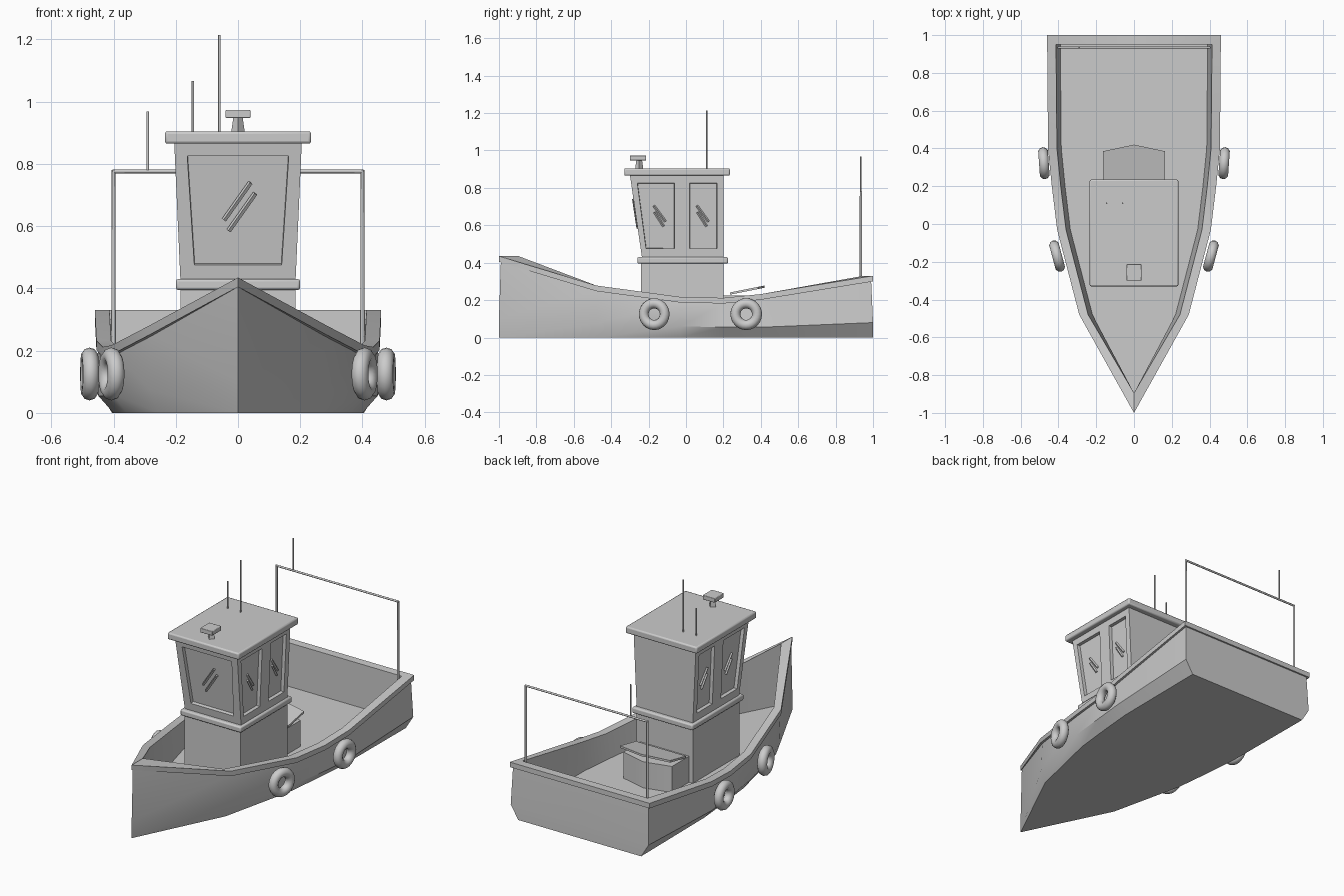
import bpy, bmesh, math
from mathutils import Vector

if "Cube" in bpy.data.objects:
    bpy.data.objects.remove(bpy.data.objects["Cube"])

grey = bpy.data.materials.new("plain_grey")
grey.use_nodes = True
grey.diffuse_color = (0.6, 0.6, 0.6, 1)
grey.node_tree.nodes["Principled BSDF"].inputs["Base Color"].default_value = (0.6, 0.6, 0.6, 1)


def finish(ob, name, angle=35):
    ob.name = name
    ob.data.materials.append(grey)
    bpy.ops.object.select_all(action='DESELECT')
    ob.select_set(True)
    bpy.context.view_layer.objects.active = ob
    bpy.ops.object.shade_smooth_by_angle(angle=math.radians(angle))
    return ob


def from_bmesh(bm, name):
    mesh = bpy.data.meshes.new(name)
    bm.to_mesh(mesh)
    bm.free()
    ob = bpy.data.objects.new(name, mesh)
    bpy.context.collection.objects.link(ob)
    return finish(ob, name)


def box(name, x, y0, y1, z0, z1, bevel=0):
    """Box centred on x = 0 with half width x."""
    bpy.ops.mesh.primitive_cube_add(size=1, location=(0, (y0 + y1) / 2, (z0 + z1) / 2))
    ob = bpy.context.object
    ob.scale = (2 * x, y1 - y0, z1 - z0)
    bpy.ops.object.transform_apply(location=False, rotation=False, scale=True)
    if bevel:
        mod = ob.modifiers.new("soft_edge", 'BEVEL')
        mod.width, mod.segments = bevel, 2
    return finish(ob, name)


def rod(name, p, q, r0, r1=None, sides=8):
    p, q = Vector(p), Vector(q)
    bpy.ops.mesh.primitive_cone_add(vertices=sides, radius1=r0, radius2=r1 or r0,
                                    depth=(q - p).length, location=(p + q) / 2)
    ob = bpy.context.object
    ob.rotation_euler = (q - p).to_track_quat('Z', 'Y').to_euler()
    return finish(ob, name, 50)


def prism(name, plan, z0, z1, slope=0):
    """Upright prism on a plan outline; slope tilts it towards the stern."""
    bm = bmesh.new()
    rings = [[bm.verts.new((x, y, z + slope * (y - 0.24))) for x, y in plan] for z in (z0, z1)]
    for ring in rings:
        bm.faces.new(ring)
    n = len(plan)
    for i in range(n):
        k = (i + 1) % n
        bm.faces.new((rings[0][i], rings[0][k], rings[1][k], rings[1][i]))
    bmesh.ops.recalc_face_normals(bm, faces=bm.faces)
    return from_bmesh(bm, name)


# Hull: stations of y, half width, sheer height, chine height
stations = [(-1, 0, 0.435, 0.10), (-0.48, 0.29, 0.278, 0.075), (-0.03, 0.407, 0.217, 0.06),
            (0.2, 0.435, 0.212, 0.055), (0.4, 0.455, 0.232, 0.055), (1, 0.46, 0.33, 0.08)]
DECK = 0.07


def section(y, w, sheer, chine):
    bow, stern = y == -1, y == 1
    lip_y = y + (0.01 if bow else -0.01 if stern else 0)
    in_y = y + (0.105 if bow else -0.05 if stern else 0)
    side = 0 if bow else 1
    return [(0, y, 0), (w * 0.88, y, 0), (w - 0.006 * side, y, chine),
            (w - 0.014 * side, lip_y, sheer - 0.03), (w, y, sheer - 0.03), (w, y, sheer),
            (w - 0.047 * side, in_y, sheer), (w - 0.07 * side, in_y, DECK), (0, in_y, DECK)]


bm = bmesh.new()
for sign in (1, -1):
    rows = [section(*s) for s in stations]
    rows.append([(0, y, z) for x, y, z in rows[-1]])      # transom closes on the centreline
    rows = [[bm.verts.new((sign * x, y, z)) for x, y, z in row] for row in rows]
    for a, b in zip(rows, rows[1:]):
        for j in range(len(a) - 1):
            bm.faces.new((a[j], a[j + 1], b[j + 1], b[j]))
bmesh.ops.remove_doubles(bm, verts=bm.verts, dist=0.0005)
bmesh.ops.dissolve_degenerate(bm, dist=0.0005, edges=bm.edges)
bmesh.ops.recalc_face_normals(bm, faces=bm.faces)
from_bmesh(bm, "hull")

# Wheelhouse base, sill band and roof
box("wheelhouse_base", 0.185, -0.24, 0.2, 0.06, 0.4)
box("sill_band", 0.2, -0.26, 0.225, 0.395, 0.43, 0.008)
box("roof", 0.235, -0.33, 0.235, 0.865, 0.905, 0.008)

# Wheelhouse walls with recessed windows
bm = bmesh.new()
cache, windows = {}, []
LOW, HIGH = 0.425, 0.87
levels = [LOW, 0.475, 0.825, HIGH]


def vert(p):
    key = tuple(round(c, 4) for c in p)
    if key not in cache:
        cache[key] = bm.verts.new(p)
    return cache[key]


def wall(columns, window_columns):
    """Columns are pairs of bottom and top points."""
    grid = [[vert(Vector(lo).lerp(Vector(hi), (z - LOW) / (HIGH - LOW))) for z in levels]
            for lo, hi in columns]
    for i, (a, b) in enumerate(zip(grid, grid[1:])):
        for j in range(3):
            face = bm.faces.new((a[j], b[j], b[j + 1], a[j + 1]))
            if j == 1 and i in window_columns:
                windows.append(face)


wall([((lo, -0.235, LOW), (hi, -0.3, HIGH)) for lo, hi in
      [(-0.185, -0.205), (-0.137, -0.166), (0.137, 0.166), (0.185, 0.205)]], [1])
for s in (1, -1):
    wall([((s * 0.185, lo, LOW), (s * 0.205, hi, HIGH)) for lo, hi in
          [(-0.235, -0.3), (-0.207, -0.266), (-0.062, -0.062), (0.02, 0.02),
           (0.165, 0.165), (0.2, 0.2)]], [1, 3])
wall([((s * 0.185, 0.2, LOW), (s * 0.205, 0.2, HIGH)) for s in (-1, 1)], [])
bmesh.ops.recalc_face_normals(bm, faces=bm.faces)
bmesh.ops.inset_individual(bm, faces=windows, thickness=0.002, depth=-0.02)
from_bmesh(bm, "wheelhouse_walls")

# Glint bars on the windows
for i, (x, z) in enumerate([(-0.045, 0.62), (-0.03, 0.585)]):
    rod(f"front_glint_{i}", (x, -0.234 - 0.15 * (z - 0.43), z),
        (x + 0.085, -0.234 - 0.15 * (z - 0.31), z + 0.12), 0.008, sides=4)
for s in (1, -1):
    for k, shift in enumerate((0, 0.23)):
        for i, (y0, z0, y1, z1) in enumerate([(-0.172, 0.705, -0.11, 0.62),
                                              (-0.168, 0.67, -0.12, 0.595)]):
            rod(f"side_glint_{s}_{k}_{i}", (s * 0.181, y0 + shift, z0),
                (s * 0.177, y1 + shift, z1), 0.007, sides=4)

# Engine box behind the wheelhouse, with a tilted peaked lid
prism("engine_box", [(-0.16, 0.19), (0.16, 0.19), (0.16, 0.36), (0, 0.4), (-0.16, 0.36)],
      0.06, 0.225)
prism("engine_lid", [(-0.165, 0.235), (0.165, 0.235), (0.165, 0.385), (0, 0.42), (-0.165, 0.385)],
      0.23, 0.242, 0.2)

# Radar and aerials on the roof
rod("radar_stand", (0, -0.25, 0.9), (0, -0.25, 0.95), 0.022, 0.015, 4)
box("radar_head", 0.04, -0.3, -0.213, 0.947, 0.973, 0.003)
rod("short_aerial", (-0.145, 0.11, 0.9), (-0.145, 0.11, 1.067), 0.004)
rod("tall_aerial", (-0.06, 0.11, 0.9), (-0.06, 0.11, 1.215), 0.004)

# Stern rail frame
for s in (1, -1):
    rod(f"rail_post_{s}", (s * 0.4, 0.935, 0.2), (s * 0.4, 0.935, 0.78), 0.007, 0.006)
rod("rail_bar", (-0.404, 0.935, 0.776), (0.404, 0.935, 0.776), 0.006)
rod("stern_aerial", (-0.29, 0.935, 0.776), (-0.29, 0.935, 0.968), 0.004)

# Tyre fenders along both sides
for s in (1, -1):
    for name, x, y, yaw in [("front", 0.407, -0.17, 15), ("rear", 0.477, 0.322, 4)]:
        bpy.ops.mesh.primitive_torus_add(
            major_segments=24, minor_segments=10, major_radius=0.058, minor_radius=0.027,
            location=(s * x, y, 0.125), rotation=(0, math.pi / 2, math.radians(-s * yaw)))
        finish(bpy.context.object, f"{name}_fender_{s}", 60)
